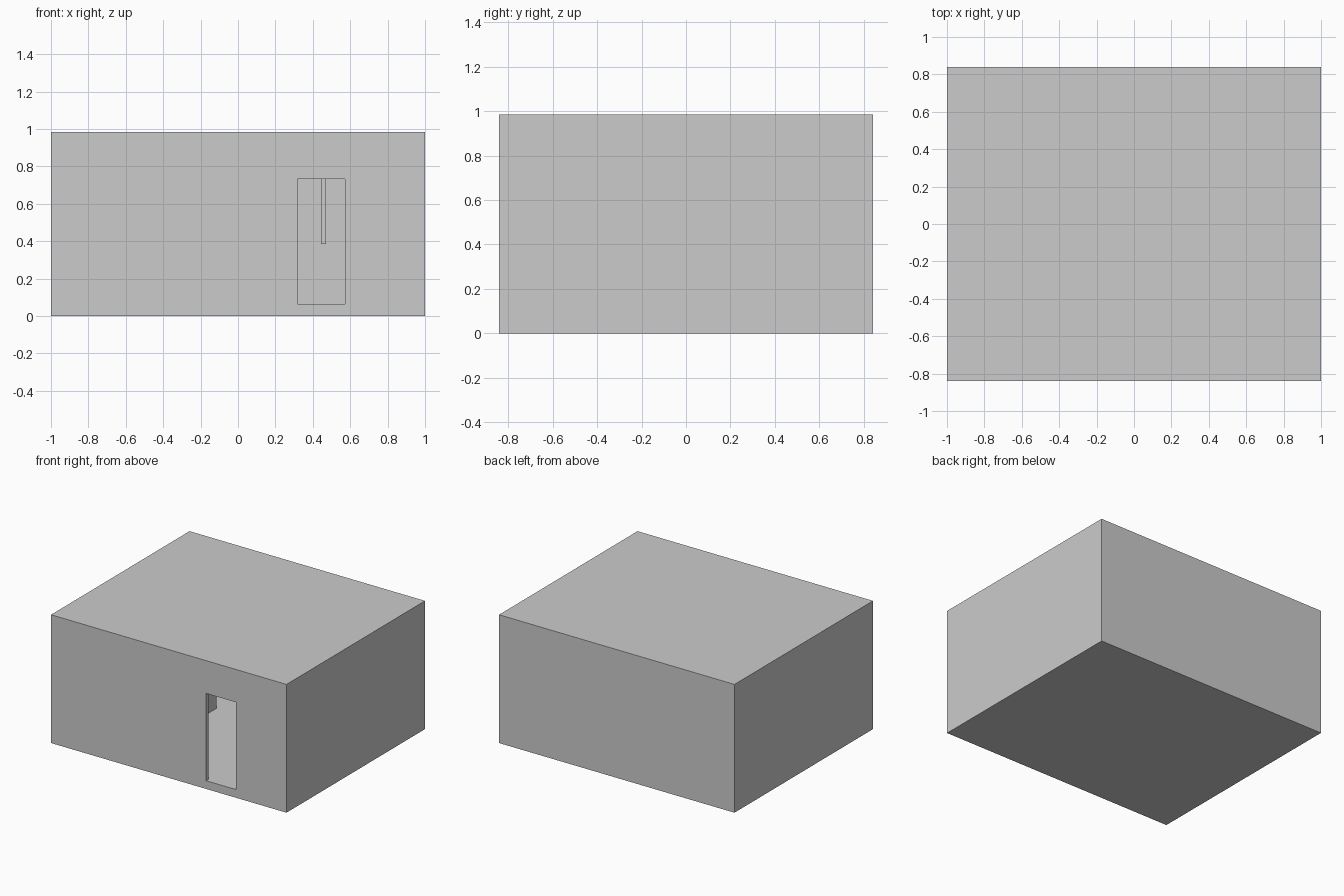
import bpy

if "Cube" in bpy.data.objects:
    bpy.data.objects.remove(bpy.data.objects["Cube"])

W, D, H = 1.0, 0.84, 0.985      # half width, half depth, height
T, SLAB = 0.027, 0.063          # wall and slab thickness


def box(name, lo, hi):
    """Axis-aligned box between two corners."""
    bpy.ops.mesh.primitive_cube_add(size=1)
    ob = bpy.context.object
    ob.name = name
    for v in ob.data.vertices:
        v.co = [lo[i] + (v.co[i] + 0.5) * (hi[i] - lo[i]) for i in range(3)]
    return ob


def cut(target, cutter):
    """Subtract a box, then discard it."""
    m = target.modifiers.new("cut", "BOOLEAN")
    m.operation, m.solver, m.object = "DIFFERENCE", "EXACT", cutter
    bpy.context.view_layer.objects.active = target
    bpy.ops.object.modifier_apply(modifier=m.name)
    bpy.data.objects.remove(cutter, do_unlink=True)


# Outer shell with floor and roof slab, hollowed to leave thin walls
shell = box("room_shell", (-W, -D, 0), (W, D, H))
cut(shell, box("room_void", (-W + T, -D + T, SLAB), (W - T, D - T, H - SLAB)))

# Doorway in the front wall, its sill level with the floor
cut(shell, box("door_void", (0.317, -D - 0.1, SLAB), (0.573, -D + 0.1, 0.733)))

# Interior divider running back from the front wall
box("room_divider", (-0.333, -D + T, SLAB), (-0.307, 0.18, H - SLAB))

# Raised panel hanging from the ceiling at the back wall
box("hanging_panel", (0.444, 0.45, 0.384), (0.47, D - T, H - SLAB))
